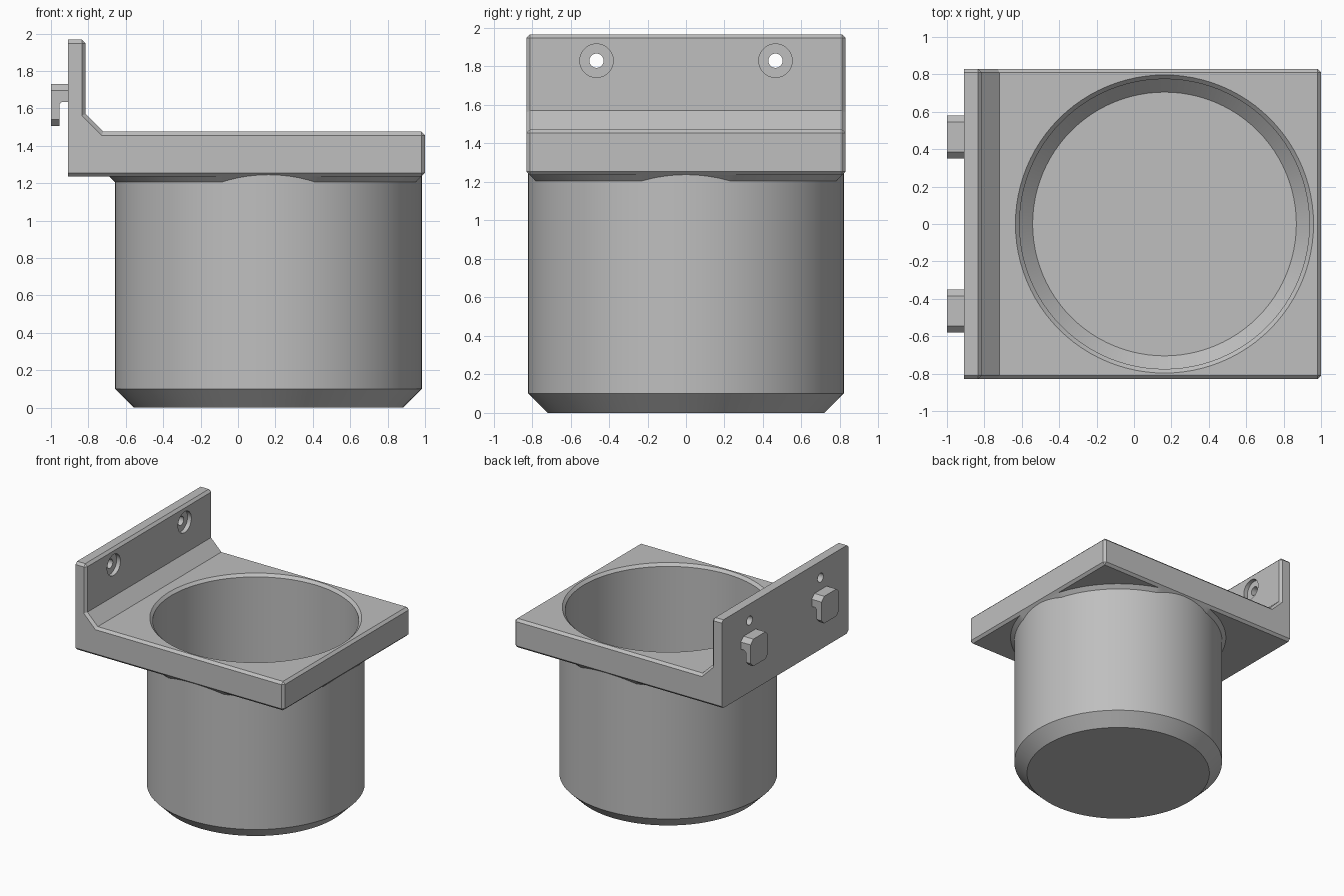
import bpy, bmesh
from math import pi
from mathutils import Matrix, Vector

if "Cube" in bpy.data.objects:
    bpy.data.objects.remove(bpy.data.objects["Cube"], do_unlink=True)

CUP_X = 0.163       # cup axis
HALF_Y = 0.83       # half depth of the bracket
BACK_X = -0.91      # mounting face
EDGE = 0.02         # small chamfer
HOOK_Y = 0.465

grey = bpy.data.materials.new("light grey")
grey.use_nodes = True
colour = (0.52, 0.52, 0.52, 1)
grey.diffuse_color = colour
grey.node_tree.nodes["Principled BSDF"].inputs["Base Color"].default_value = colour


def finish(bm, name):
    bmesh.ops.recalc_face_normals(bm, faces=bm.faces[:])
    mesh = bpy.data.meshes.new(name)
    bm.to_mesh(mesh)
    bm.free()
    mesh.materials.append(grey)
    obj = bpy.data.objects.new(name, mesh)
    bpy.context.collection.objects.link(obj)
    return obj


def activate(obj):
    bpy.ops.object.select_all(action='DESELECT')
    obj.select_set(True)
    bpy.context.view_layer.objects.active = obj


def smooth(obj):
    activate(obj)
    bpy.ops.object.shade_smooth_by_angle(angle=pi / 6)


def lathe(profile, steps=96, closed=False):
    """Revolve (radius, z) points about the z axis."""
    bm = bmesh.new()
    verts = [bm.verts.new((r, 0, z)) for r, z in profile]
    pairs = list(zip(verts, verts[1:]))
    if closed:
        pairs.append((verts[-1], verts[0]))
    edges = [bm.edges.new(p) for p in pairs]
    bmesh.ops.spin(bm, geom=verts + edges, cent=(0, 0, 0), axis=(0, 0, 1),
                   angle=2 * pi, steps=steps)
    bmesh.ops.remove_doubles(bm, verts=bm.verts[:], dist=0.0001)
    bmesh.ops.recalc_face_normals(bm, faces=bm.faces[:])
    return bm


def extrude_y(profile, y0, y1):
    """Extrude (x, z) points along y."""
    bm = bmesh.new()
    face = bm.faces.new([bm.verts.new((x, y0, z)) for x, z in profile])
    new = bmesh.ops.extrude_face_region(bm, geom=[face])["geom"]
    moved = [v for v in new if isinstance(v, bmesh.types.BMVert)]
    bmesh.ops.translate(bm, verts=moved, vec=(0, y1 - y0, 0))
    bmesh.ops.recalc_face_normals(bm, faces=bm.faces[:])
    return bm


def chamfer(bm, edges, size):
    bmesh.ops.bevel(bm, geom=edges, offset=size, offset_type='OFFSET',
                    segments=1, profile=0.5, affect='EDGES')


def cut(obj, cutter):
    activate(obj)
    mod = obj.modifiers.new("cut", 'BOOLEAN')
    mod.operation = 'DIFFERENCE'
    mod.solver = 'EXACT'
    mod.object = cutter
    bpy.ops.object.modifier_apply(modifier=mod.name)
    bpy.data.objects.remove(cutter, do_unlink=True)


# Cup: chamfered base, thin wall, flared rim flush with the bracket top
cup_bm = lathe([(0, 0), (0.72, 0), (0.82, 0.1), (0.82, 1.25), (0.797, 1.25),
                (0.797, 1.475), (0.775, 1.453), (0.775, 0.119),
                (0.705, 0.049), (0, 0.049)])
bmesh.ops.translate(cup_bm, verts=cup_bm.verts[:], vec=(CUP_X, 0, 0))
smooth(finish(cup_bm, "cup"))

# Bracket: shelf and back wall as one profile, chamfered except on the mounting face
bracket_bm = extrude_y([(BACK_X, 1.235), (1, 1.235), (1, 1.475), (-0.72, 1.475),
                        (-0.815, 1.57), (-0.815, 1.967), (BACK_X, 1.967)],
                       -HALF_Y, HALF_Y)
outer = [e for e in bracket_bm.edges if e.is_convex
         and not all(abs(v.co.x - BACK_X) < 0.001 for v in e.verts)]
chamfer(bracket_bm, outer, EDGE)
bracket = finish(bracket_bm, "bracket")

bore_bm = lathe([(0, 1.1), (0.797, 1.1), (0.797, 1.6), (0, 1.6)])
bmesh.ops.translate(bore_bm, verts=bore_bm.verts[:], vec=(CUP_X, 0, 0))
cut(bracket, finish(bore_bm, "bore_cutter"))

# Counterbored screw holes in the back wall
for side in (-1, 1):
    screw_bm = lathe([(0, -0.2), (0.037, -0.2), (0.037, -0.035), (0.087, -0.035),
                      (0.087, 0.1), (0, 0.1)], steps=48)
    place = Matrix.Translation((-0.815, side * HOOK_Y, 1.83)) @ Matrix.Rotation(pi / 2, 4, 'Y')
    bmesh.ops.transform(screw_bm, matrix=place, verts=screw_bm.verts[:])
    cut(bracket, finish(screw_bm, "screw_cutter"))
smooth(bracket)

# Collar: conical ring under the shelf, trimmed by the shelf's lower chamfers
collar_bm = lathe([(0.8, 1.205), (0.82, 1.205), (0.853, 1.238), (0.8, 1.238)], closed=True)
bmesh.ops.translate(collar_bm, verts=collar_bm.verts[:], vec=(CUP_X, 0, 0))
for point, normal in (((0, HALF_Y, 1.255), (0, 1, -1)),
                      ((0, -HALF_Y, 1.255), (0, -1, -1)),
                      ((1, 0, 1.255), (1, 0, -1))):
    geom = collar_bm.verts[:] + collar_bm.edges[:] + collar_bm.faces[:]
    bmesh.ops.bisect_plane(collar_bm, geom=geom, plane_co=point,
                           plane_no=Vector(normal).normalized(), clear_outer=True)
    rim = [e for e in collar_bm.edges if e.is_boundary]
    bmesh.ops.holes_fill(collar_bm, edges=rim, sides=0)
smooth(finish(collar_bm, "collar"))

# Hooks on the mounting face, with clipped corners
for side, label in ((-1, "right"), (1, "left")):
    y = side * HOOK_Y
    hook_bm = extrude_y([(-0.905, 1.73), (-1, 1.73), (-1, 1.505), (-0.955, 1.505),
                         (-0.955, 1.62), (-0.94, 1.635), (-0.905, 1.635)],
                        y - 0.115, y + 0.115)
    corners = []
    for e in hook_bm.edges:
        a, b = (v.co for v in e.verts)
        along_x = abs(a.x - b.x) > 0.01 and abs(a.z - b.z) < 0.001
        if along_x and (a.z > 1.7 or a.z < 1.55):
            corners.append(e)
    chamfer(hook_bm, corners, 0.035)
    finish(hook_bm, "hook_" + label)
